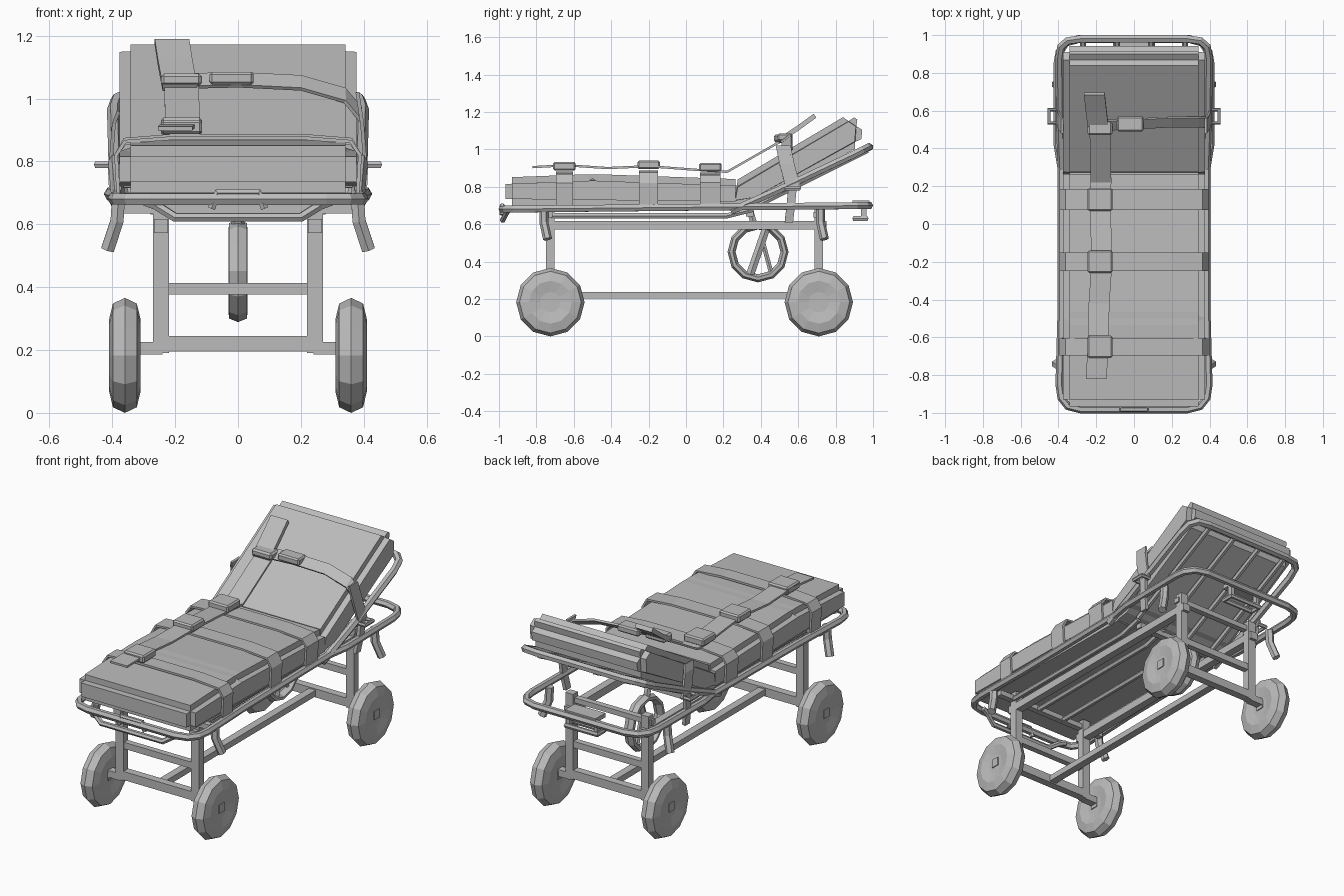
import bpy, bmesh, math
from mathutils import Vector

cube = bpy.data.objects.get("Cube")
if cube:
    bpy.data.objects.remove(cube)

GREY = (0.5, 0.5, 0.5, 1)
mat = bpy.data.materials.new("plain grey")
mat.use_nodes = True
mat.diffuse_color = GREY
mat.node_tree.nodes["Principled BSDF"].inputs["Base Color"].default_value = GREY


def add_mesh(name, bm):
    bmesh.ops.recalc_face_normals(bm, faces=bm.faces[:])
    mesh = bpy.data.meshes.new(name)
    bm.to_mesh(mesh)
    bm.free()
    mesh.materials.append(mat)
    ob = bpy.data.objects.new(name, mesh)
    bpy.context.collection.objects.link(ob)
    return ob


def box(name, centre, size, bevel=0):
    bm = bmesh.new()
    bmesh.ops.create_cube(bm, size=1)
    for v in bm.verts:
        v.co = Vector(a * b for a, b in zip(v.co, size)) + Vector(centre)
    if bevel:
        bmesh.ops.bevel(bm, geom=bm.edges[:], offset=bevel, segments=1, affect='EDGES')
    return add_mesh(name, bm)


def tube(name, points, radius=0.02, closed=False):
    curve = bpy.data.curves.new(name, 'CURVE')
    curve.dimensions = '3D'
    curve.bevel_depth = radius
    curve.bevel_resolution = 1
    curve.use_fill_caps = True
    spline = curve.splines.new('POLY')
    spline.points.add(len(points) - 1)
    for p, co in zip(spline.points, points):
        p.co = (*co, 1)
    spline.use_cyclic_u = closed
    spline.use_smooth = False
    curve.materials.append(mat)
    ob = bpy.data.objects.new(name, curve)
    bpy.context.collection.objects.link(ob)
    return ob


def strap(name, path, width, thick=0.012):
    # flat ribbon swept along a path; width is a vector across it
    bm = bmesh.new()
    w = Vector(width) / 2
    rows = [(bm.verts.new(Vector(p) - w), bm.verts.new(Vector(p) + w)) for p in path]
    for (a, b), (c, d) in zip(rows, rows[1:]):
        bm.faces.new((a, b, d, c))
    ob = add_mesh(name, bm)
    mod = ob.modifiers.new("thickness", 'SOLIDIFY')
    mod.thickness = thick
    mod.offset = 0
    return ob


def cushion(name, profile, half, bevel):
    # side profile (y, z) extruded across x with chamfered edges
    bm = bmesh.new()
    face = bm.faces.new([bm.verts.new((-half, y, z)) for y, z in profile])
    out = bmesh.ops.extrude_face_region(bm, geom=[face])
    for v in out["geom"]:
        if isinstance(v, bmesh.types.BMVert):
            v.co.x = half
    bmesh.ops.recalc_face_normals(bm, faces=bm.faces[:])
    bmesh.ops.bevel(bm, geom=bm.edges[:], offset=bevel, segments=2, affect='EDGES')
    return add_mesh(name, bm)


def lathe(name, profile, centre, steps=12, closed=False):
    # profile of (x, radius) turned about the x axis
    bm = bmesh.new()
    rings = []
    for x, r in profile:
        rings.append([bm.verts.new((centre[0] + x,
                                    centre[1] + r * math.cos(math.tau * i / steps),
                                    centre[2] + r * math.sin(math.tau * i / steps)))
                      for i in range(steps)])
    pairs = list(zip(rings, rings[1:]))
    if closed:
        pairs.append((rings[-1], rings[0]))
    else:
        bm.faces.new(rings[0])
        bm.faces.new(rings[-1])
    for a, b in pairs:
        for i in range(steps):
            j = (i + 1) % steps
            bm.faces.new((a[i], a[j], b[j], b[i]))
    return add_mesh(name, bm)


def mirrored(half):
    return half + [(-x, y, z) for x, y, z in reversed(half)]


SIDES = (("left", 1), ("right", -1))

# Padded mattress and raised backrest
cushion("mattress", [(-0.965, 0.7), (-0.965, 0.85), (-0.5, 0.868), (0.3, 0.84), (0.3, 0.685)], 0.377, 0.035)
cushion("backrest", [(0.22, 0.685), (0.245, 0.82), (0.87, 1.19), (0.945, 1.14), (0.935, 1.02), (0.38, 0.71)],
        0.377, 0.035)

# Main bed frame and the tilted backrest frame
bed = [(0.28, -0.982), (0.35, -0.965), (0.385, -0.92), (0.395, -0.85), (0.385, -0.5), (0.385, 0.3),
       (0.405, 0.42), (0.405, 0.85), (0.395, 0.91), (0.36, 0.96), (0.29, 0.98)]
tube("bed_frame", mirrored([(x, y, 0.69 + 0.01 * y) for x, y in bed]), 0.021, True)
tube("backrest_frame", mirrored([(0.38, 0.24, 0.67), (0.39, 0.5, 0.785), (0.395, 0.88, 0.965),
                                 (0.385, 0.94, 0.995), (0.35, 0.97, 1.01), (0.28, 0.98, 1.012)]), 0.022)

# Slats under mattress and backrest
for i, x in enumerate((-0.27, -0.09, 0.09, 0.27)):
    tube(f"bed_slat_{i}", [(x, -0.72, 0.645), (x, 0.22, 0.645), (x, 0.36, 0.68)], 0.016)
    tube(f"backrest_slat_{i}", [(x, 0.36, 0.69), (x, 0.97, 0.995)], 0.016)
for end, y, width in (("front", -0.73, 0.74), ("rear", 0.7, 0.56)):
    box(f"{end}_cross_bar", (0, y, 0.65), (width, 0.035, 0.03))

# Legs, side rails, axle beams and wheels
tyre = [(-0.04, 0.055), (-0.05, 0.115), (-0.038, 0.165), (0, 0.183), (0.038, 0.165), (0.05, 0.115), (0.04, 0.055)]
for end, y in (("front", -0.725), ("rear", 0.71)):
    box(f"{end}_axle_beam", (0, y, 0.22), (0.5, 0.045, 0.05))
    box(f"{end}_leg_brace", (0, y, 0.395), (0.46, 0.035, 0.038))
    for side, s in SIDES:
        box(f"{end}_{side}_leg", (s * 0.245, y, 0.44), (0.05, 0.045, 0.5))
        box(f"{end}_{side}_axle", (s * 0.29, y, 0.205), (0.1, 0.045, 0.04))
        lathe(f"{end}_{side}_wheel", tyre, (s * 0.36, y, 0.183))
        box(f"{end}_{side}_hub", (s * 0.36, y, 0.19), (0.09, 0.05, 0.05))
        # Hanging side levers
        yl = y + (0.01 if y > 0 else -0.035)
        tube(f"{end}_{side}_lever", [(s * 0.38, yl, 0.69), (s * 0.385, yl, 0.61),
                                     (s * 0.415, yl + 0.02, 0.52)], 0.024)
box("centre_rail", (0, 0, 0.22), (0.045, 1.42, 0.035))
for side, s in SIDES:
    box(f"{side}_side_rail", (s * 0.245, -0.01, 0.595), (0.045, 1.52, 0.045))

# Open steering ring with broad spokes, on its post
ring = Vector((0, 0.385, 0.452))
lathe("steering_ring", [(-0.03, 0.135), (-0.028, 0.152), (0, 0.163), (0.028, 0.152), (0.03, 0.135), (0, 0.12)],
      ring, 12, True)
spoke = Vector((0, 0.045, 0.13))
tube("ring_spoke", [ring - spoke, ring + spoke], 0.025)
tube("ring_brace", [ring + spoke * 0.5, ring + Vector((0, 0.07, -0.11))], 0.014)
tube("ring_post", [(0, 0.37, 0.58), (0, 0.34, 0.68)], 0.02)
box("ring_support", (0, 0.34, 0.655), (0.5, 0.04, 0.03))

# Front bumper loop and small grip
tube("front_bumper", mirrored([(0.3, -0.95, 0.675), (0.26, -0.96, 0.66), (0.2, -0.98, 0.622)]), 0.016)
tube("front_grip", mirrored([(0.085, -0.982, 0.65), (0.065, -0.982, 0.7)]), 0.014)

# Rear handle on the frame end
box("rear_plate", (0, 0.935, 0.715), (0.2, 0.09, 0.025))
tube("rear_handle", mirrored([(0.1, 0.9, 0.63), (0.1, 0.965, 0.63)]), 0.015, True)
for side, s in SIDES:
    box(f"rear_{side}_bracket", (s * 0.09, 0.95, 0.68), (0.02, 0.03, 0.09))

# Cross straps around the mattress, with buckles
for i, (y, w, top) in enumerate(((-0.65, 0.09, 0.875), (-0.2, 0.1, 0.882), (0.13, 0.11, 0.87))):
    strap(f"cross_strap_{i}", mirrored([(0.38, y, 0.685), (0.388, y, 0.82), (0.36, y, top - 0.012), (0.2, y, top)]),
          (0, w, 0))
    box(f"buckle_{i}", (-0.18, y, top + 0.035), (0.13, 0.12, 0.045), 0.008)

# Long strap running up to the shoulder
strap("long_strap", [(-0.2, -0.82, 0.905), (-0.19, -0.64, 0.915), (-0.185, -0.42, 0.9), (-0.17, -0.2, 0.91),
                     (-0.18, 0.13, 0.885), (-0.175, 0.22, 0.88), (-0.18, 0.5, 1.04)], (0.11, 0, 0))
strap("shoulder_strap", [(-0.185, 0.48, 1.035), (-0.2, 0.6, 1.115), (-0.21, 0.69, 1.18)], (0.11, 0, 0), 0.025)

# Chest strap with buckle, wrapped down the side
strap("chest_strap", [(-0.2, 0.52, 1.055), (0, 0.53, 1.06), (0.2, 0.54, 1.05), (0.34, 0.54, 1.01),
                      (0.39, 0.54, 0.95)], (0, 0.05, 0.04))
box("chest_buckle", (-0.02, 0.53, 1.065), (0.14, 0.08, 0.04), 0.008)
box("shoulder_buckle", (-0.18, 0.51, 1.06), (0.13, 0.08, 0.04), 0.01)
for side, s, top in (("left", 1, 1.02), ("right", -1, 0.96)):
    strap(f"{side}_side_strap", [(s * 0.38, 0.52, top), (s * 0.395, 0.54, 0.92), (s * 0.405, 0.575, 0.79)],
          (0, 0.08, 0))
    strap(f"{side}_strap_tail", [(s * 0.405, 0.57, 0.8), (s * 0.4, 0.56, 0.7), (s * 0.385, 0.55, 0.61)],
          (0, 0.045, 0), 0.02)
    # Side lock loops
    tube(f"{side}_lock_loop", [(s * 0.4, 0.535, 0.79), (s * 0.45, 0.535, 0.79),
                               (s * 0.45, 0.605, 0.79), (s * 0.4, 0.605, 0.79)], 0.012, True)
